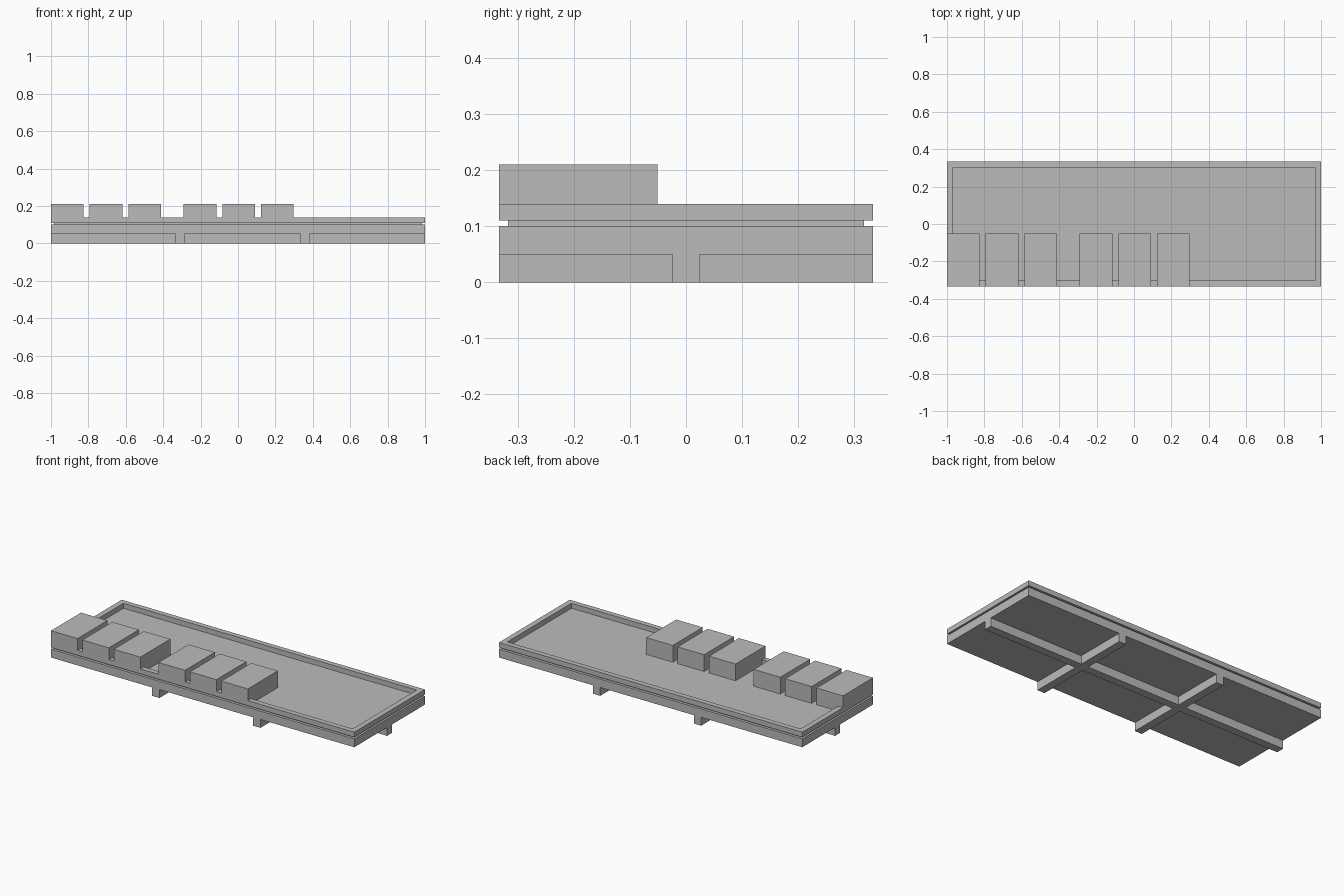
import bpy
import bmesh

if "Cube" in bpy.data.objects:
    bpy.data.objects.remove(bpy.data.objects["Cube"])

grey = bpy.data.materials.new("plain grey")
grey.diffuse_color = (0.5, 0.5, 0.5, 1)
grey.use_nodes = True
grey.node_tree.nodes["Principled BSDF"].inputs["Base Color"].default_value = grey.diffuse_color

HX, HY = 1.0, 0.333


def finish(name, bm):
    bmesh.ops.recalc_face_normals(bm, faces=bm.faces)
    me = bpy.data.meshes.new(name)
    bm.to_mesh(me)
    bm.free()
    me.materials.append(grey)
    ob = bpy.data.objects.new(name, me)
    bpy.context.collection.objects.link(ob)
    return ob


def box(name, x0, x1, y0, y1, z0, z1):
    bm = bmesh.new()
    bmesh.ops.create_cube(bm, size=1)
    for v in bm.verts:
        v.co.x = x1 if v.co.x > 0 else x0
        v.co.y = y1 if v.co.y > 0 else y0
        v.co.z = z1 if v.co.z > 0 else z0
    return finish(name, bm)


# Support beams under the base: one long, two across (split at the crossing)
box("long_beam", -HX, HX, -0.024, 0.024, 0, 0.05)
for i, x in enumerate((-0.333, 0.333)):
    box(f"cross_beam_front_{i + 1}", x, x + 0.048, -HY, -0.024, 0, 0.05)
    box(f"cross_beam_back_{i + 1}", x, x + 0.048, 0.024, HY, 0, 0.05)

# Base slab and thin recessed spacer
box("base_slab", -HX, HX, -HY, HY, 0.05, 0.10)
box("spacer_slab", -0.984, 0.984, -0.317, 0.317, 0.10, 0.11)

# Raised rim as one closed rectangular ring
bm = bmesh.new()
rings = []
for hx, hy, z in ((HX, HY, 0.11), (HX, HY, 0.14),
                  (0.967, 0.302, 0.14), (0.967, 0.302, 0.11)):
    rings.append([bm.verts.new((sx * hx, sy * hy, z))
                  for sx, sy in ((-1, -1), (1, -1), (1, 1), (-1, 1))])
for r in range(4):
    a, b = rings[r], rings[(r + 1) % 4]
    for i in range(4):
        j = (i + 1) % 4
        bm.faces.new((a[i], a[j], b[j], b[i]))
finish("roof_rim", bm)

# Two groups of three blocks along the front edge, standing on the floor
for g, start in enumerate((-1.0, -0.291)):
    for i in range(3):
        x = start + i * 0.207
        box(f"block_{g * 3 + i + 1}", x, x + 0.175, -HY, -0.051, 0.11, 0.21)
